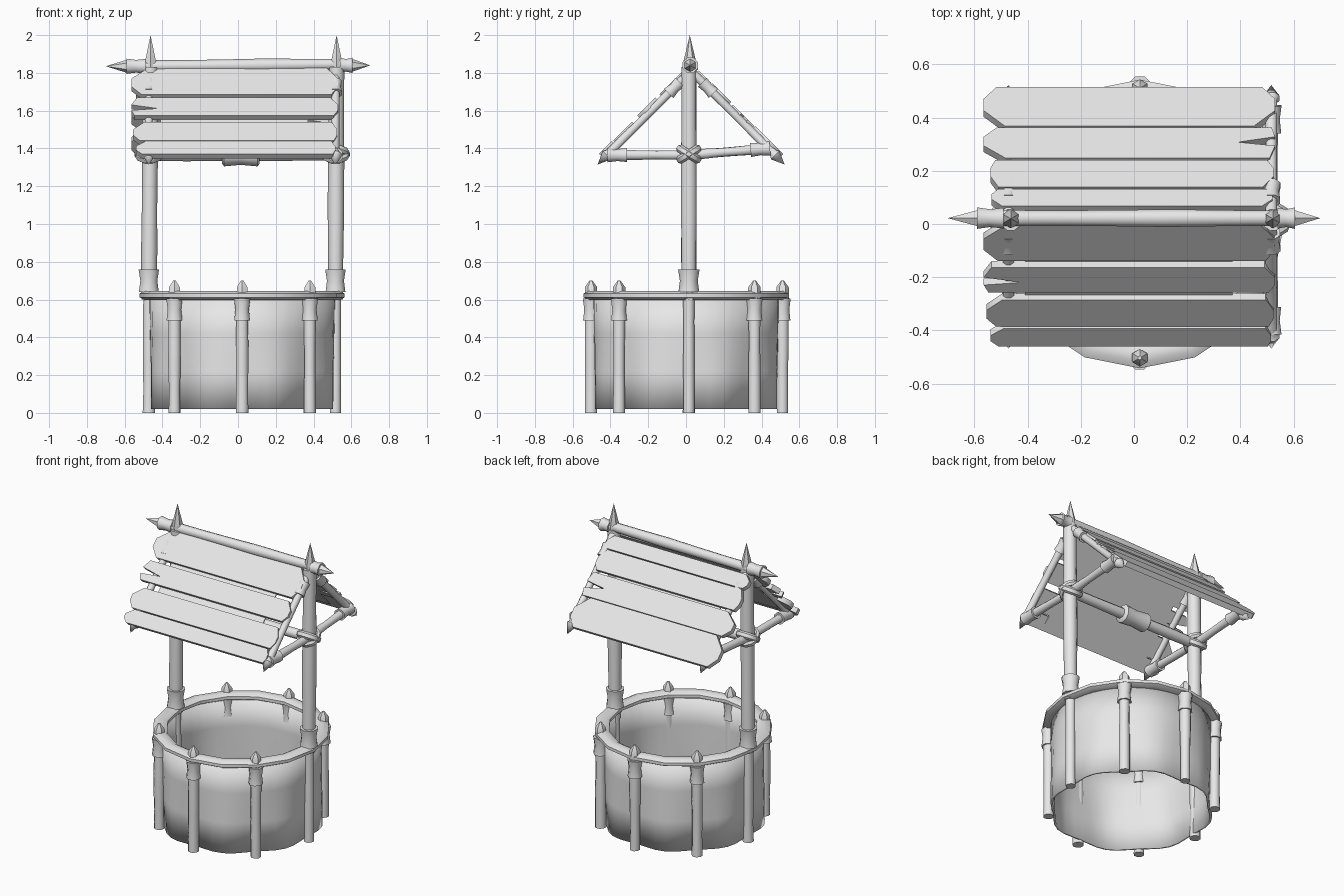
import bpy, bmesh, math, random
from mathutils import Vector, Matrix

random.seed(4)
if "Cube" in bpy.data.objects:
    bpy.data.objects.remove(bpy.data.objects["Cube"])

grey = bpy.data.materials.new("plain_grey")
grey.use_nodes = True
colour = (0.8, 0.8, 0.8, 1)
grey.diffuse_color = colour
next(n for n in grey.node_tree.nodes if n.type == 'BSDF_PRINCIPLED').inputs["Base Color"].default_value = colour

parts = []


def add_object(name, bm):
    bmesh.ops.recalc_face_normals(bm, faces=bm.faces)
    mesh = bpy.data.meshes.new(name)
    bm.to_mesh(mesh)
    bm.free()
    ob = bpy.data.objects.new(name, mesh)
    bpy.context.collection.objects.link(ob)
    mesh.materials.append(grey)
    parts.append(ob)
    return ob


def turned(name, start, end, profile, sides=8):
    """Round part along start-end; profile holds (fraction, radius), radius 0 makes a tip."""
    start, end = Vector(start), Vector(end)
    axis = end - start
    turn = axis.to_track_quat('Z', 'Y')
    bm = bmesh.new()
    rings = []
    for t, r in profile:
        centre = start + axis * t
        if r == 0:
            rings.append([bm.verts.new(centre)])
        else:
            rings.append([bm.verts.new(centre + turn @ Vector((
                r * math.cos(a), r * math.sin(a), 0)))
                for a in (math.tau * (i + 0.5) / sides for i in range(sides))])
    for a, b in zip(rings, rings[1:]):
        for i in range(sides):
            j = (i + 1) % sides
            quad = [a[i % len(a)], a[j % len(a)], b[j % len(b)], b[i % len(b)]]
            bm.faces.new(list(dict.fromkeys(quad)))
    for ring in (rings[0], rings[-1]):
        if len(ring) > 2:
            bm.faces.new(ring)
    return add_object(name, bm)


def rod(name, start, end, r, sides=8):
    # Slightly uneven branch
    steps = [(t / 5, r * random.uniform(0.9, 1.06)) for t in range(6)]
    return turned(name, start, end, steps, sides)


def collar(name, start, end, r, sides=8):
    # Wrapped band with flared rims
    return turned(name, start, end, [(0, r), (0.5, r * 0.86), (1, r * 1.04)], sides)


def hoop(name, matrix, major, width, height, segments, sides=8):
    bm = bmesh.new()
    grid = []
    for i in range(segments):
        a = math.tau * i / segments
        ring = []
        for j in range(sides):
            b = math.tau * (j + 0.5) / sides
            r = major + width * math.cos(b)
            ring.append(bm.verts.new(matrix @ Vector((
                r * math.cos(a), r * math.sin(a), height * math.sin(b)))))
        grid.append(ring)
    for i in range(segments):
        a, b = grid[i], grid[(i + 1) % segments]
        for j in range(sides):
            k = (j + 1) % sides
            bm.faces.new((a[j], b[j], b[k], a[k]))
    return add_object(name, bm)


# Well wall: thin open cylinder, scalloped towards the bottom
CX, CY = 0.022, 0.0
bm = bmesh.new()
levels = []
count = 48
for z, wave in ((0.02, 0.014), (0.22, 0.009), (0.42, 0.004), (0.61, 0.0)):
    ring = []
    for i in range(count):
        a = math.tau * i / count
        r = 0.492 - wave * math.cos(8 * a)
        ring.append(bm.verts.new((CX + r * math.cos(a), CY + r * math.sin(a), z)))
    levels.append(ring)
for a, b in zip(levels, levels[1:]):
    for i in range(count):
        j = (i + 1) % count
        bm.faces.new((a[i], a[j], b[j], b[i]))
wall = add_object("well_wall", bm)
thick = wall.modifiers.new("thickness", 'SOLIDIFY')
thick.thickness = 0.014

# Rim
hoop("well_rim", Matrix.Translation((CX, CY, 0.622)), 0.499, 0.047, 0.026, 16)

# Stakes round the wall; the two at the sides carry the tall posts
for i in range(8):
    a = math.tau * i / 8
    x, y = CX + 0.507 * math.cos(a), 0.004 + 0.507 * math.sin(a)
    tall = i % 4 == 0
    if tall:
        x, y = (0.516 if i == 0 else -0.472), 0.015
    rod("wall_stake", (x, y, 0), (x, y, 0.61), 0.034)
    if not tall:
        collar("stake_collar", (x, y, 0.49), (x, y, 0.605), 0.045)
        turned("stake_knob", (x, y, 0.6), (x, y, 0.7),
               [(0, 0.033), (0.65, 0.033), (1, 0.008)], 6)

# Posts, spikes, gable frames and lashings on both sides
AY, AZ = 0.027, 1.853
for x, top_x in ((-0.472, -0.463), (0.516, 0.522)):
    y = 0.015
    rod("tall_post", (x, y, 0.6), (top_x, y, 1.83), 0.043, 10)
    collar("post_collar", (x, y, 0.64), (x, y, 0.76), 0.055, 10)
    turned("post_spike", (top_x, 0.02, 1.8), (top_x, 0.02, 2.0),
           [(0, 0.03), (0.25, 0.036), (1, 0)], 6)
    for s in (-1, 1):
        foot = Vector((x, AY + s * 0.495, 1.315))
        peak = Vector((x, AY, 1.81))
        turned("rafter", peak, foot, [(0, 0.024), (0.5, 0.022), (0.88, 0.024), (0.9, 0.034), (1, 0)])
        collar("rafter_collar", peak.lerp(foot, 0.12), peak.lerp(foot, 0.24), 0.036)
        out_z = 1.365 if s < 0 else 1.4
        near, far = Vector((x, y, 1.365)), Vector((x, y + s * 0.43, out_z))
        rod("gable_beam", near, far, 0.027)
        collar("beam_collar", near.lerp(far, 0.76), near.lerp(far, 1.0), 0.04)
        knot = Matrix.Translation((x, y, 1.37)) @ Matrix.Rotation(s * math.radians(32), 4, 'X')
        hoop("post_lashing", knot, 0.062, 0.016, 0.022, 10, 6)

# Cross beam with its drum
rod("cross_beam", (-0.472, 0.015, 1.365), (0.516, 0.015, 1.365), 0.034)
turned("beam_drum", (-0.085, 0.015, 1.365), (0.115, 0.015, 1.365),
       [(0, 0.045), (0.06, 0.06), (0.5, 0.052), (0.94, 0.06), (1, 0.045)], 10)

# Ridge pole with collars and pointed ends
rod("ridge_pole", (-0.52, 0.022, 1.835), (0.56, 0.022, 1.845), 0.033, 10)
for a, b, tip, z in ((-0.49, -0.59, -0.7, 1.835), (0.54, 0.605, 0.7, 1.84)):
    collar("ridge_collar", (a, 0.022, z), (b, 0.022, z), 0.042)
    turned("ridge_tip", (b, 0.022, z), (tip, 0.022, z), [(0, 0.034), (1, 0)], 6)


def board(name, side, x0, x1, d0, d1, lift, depth, cut=(0, 0), notch=0):
    """Board lying on a 45 degree roof slope; d is the level distance from the ridge."""
    h = d1 - d0
    left, right = cut
    outline = [(x0 + left, d0), (x1 - right, d0)]
    if right:
        outline.append((x1, d0 + h * 0.4))
        if notch > 0:
            outline.append((x1 - notch, d0 + h * 0.52))
        outline.append((x1, d1 - h * 0.3))
    outline += [(x1 - right * 0.6, d1), (x0 + left * 0.6, d1)]
    if left:
        outline.append((x0, d1 - h * 0.3))
        if notch < 0:
            outline.append((x0 - notch, d0 + h * 0.6))
        outline.append((x0, d0 + h * 0.4))
    normal = Vector((0, side, 1)).normalized()
    bm = bmesh.new()
    verts = [bm.verts.new(Vector((x, AY + side * d, AZ - d)) + normal * lift) for x, d in outline]
    face = bm.faces.new(verts)
    made = bmesh.ops.extrude_face_region(bm, geom=[face])
    moved = [v for v in made["geom"] if isinstance(v, bmesh.types.BMVert)]
    bmesh.ops.translate(bm, verts=moved, vec=-normal * depth)
    return add_object(name, bm)


# Roof boards: side, x range, distance range, end cuts, notch (minus is the -x end)
boards = [
    (-1, -0.565, 0.53, 0.027, 0.167, (0.09, 0.06), 0),
    (-1, -0.565, 0.53, 0.187, 0.282, (0.03, 0.04), -0.14),
    (-1, -0.555, 0.525, 0.312, 0.412, (0.06, 0.03), 0),
    (-1, -0.54, 0.515, 0.417, 0.484, (0.05, 0.02), 0),
    (1, -0.535, 0.52, 0.04, 0.105, (0.04, 0.04), 0),
    (1, -0.54, 0.525, 0.11, 0.21, (0.03, 0.04), 0),
    (1, -0.565, 0.53, 0.222, 0.335, (0.08, 0.02), 0.14),
    (1, -0.565, 0.53, 0.338, 0.485, (0.08, 0.08), 0),
]
for n, (side, x0, x1, d0, d1, cut, notch) in enumerate(boards):
    board("roof_board", side, x0, x1, d0, d1, 0.004 * (n % 2), 0.034, cut, notch)
for side in (-1, 1):
    board("roof_backing", side, -0.41, 0.37, 0.05, 0.45, -0.026, 0.008)

# Smooth the round parts, keep sharp edges crisp
bpy.ops.object.select_all(action='DESELECT')
for ob in parts:
    ob.select_set(True)
bpy.context.view_layer.objects.active = parts[0]
bpy.ops.object.shade_smooth_by_angle(angle=math.radians(50))
